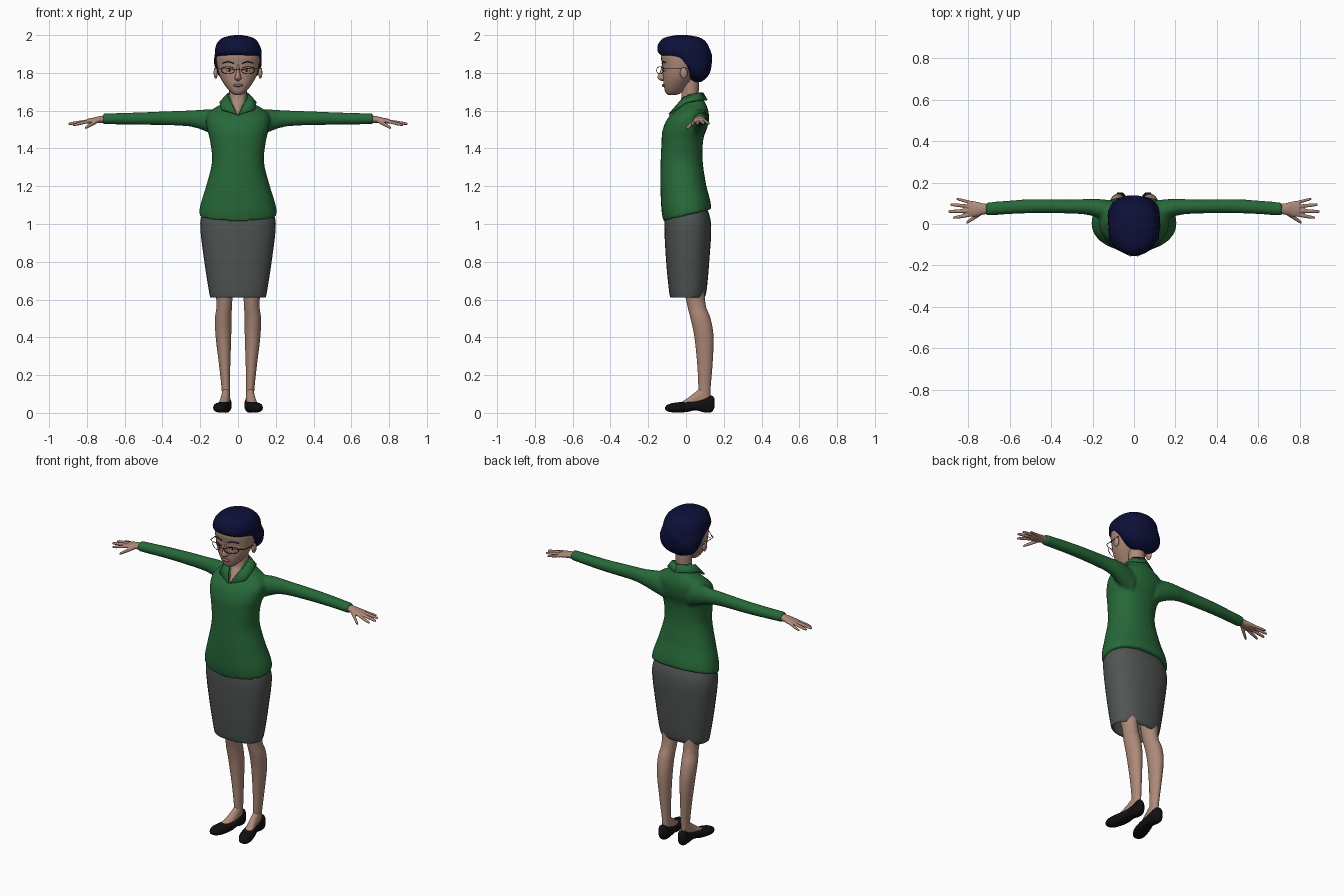
import bpy, bmesh, math
from mathutils import Vector

cube = bpy.data.objects.get("Cube")
if cube:
    bpy.data.objects.remove(cube, do_unlink=True)


def material(name, *rgb):
    mat = bpy.data.materials.new(name)
    mat.use_nodes = True
    color = (*rgb, 1)
    mat.diffuse_color = color
    bsdf = mat.node_tree.nodes["Principled BSDF"]
    bsdf.inputs["Base Color"].default_value = color
    bsdf.inputs["Roughness"].default_value = 0.8
    return mat


skin = material("skin", .42, .25, .19)
green = material("blouse green", .02, .14, .04)
grey = material("skirt grey", .08, .09, .085)
navy = material("hair navy", .004, .005, .04)
black = material("shoe black", .005, .005, .006)
rose = material("lip rose", .28, .12, .1)
white = material("eye white", .6, .58, .55)


def catmull(a, b, c, d, t):
    return [(2 * q + (r - p) * t + (2 * p - 5 * q + 4 * r - s) * t * t
             + (3 * q - p - 3 * r + s) * t ** 3) / 2
            for p, q, r, s in zip(a, b, c, d)]


def loft(bm, axis, rows, power=2, shear=0, ripple=0, caps=True, sides=28, steps=4):
    """Skin smooth sections; a row is position along the axis, then two extents."""
    pad = [rows[0], *rows, rows[-1]]
    fine = [catmull(*pad[i:i + 4], k / steps)
            for i in range(len(rows) - 1) for k in range(steps)] + [rows[-1]]
    rings = []
    for i, (t, u0, u1, v0, v1) in enumerate(fine):
        ring = []
        for k in range(sides):
            ang = math.tau * k / sides
            c, s = math.cos(ang), math.sin(ang)
            grow = 1 + ripple * math.sin(5 * ang + 60 * t) * math.sin(math.pi * i / len(fine))
            u = (u0 + u1) / 2 + (u1 - u0) / 2 * grow * math.copysign(abs(c) ** (2 / power), c)
            v = (v0 + v1) / 2 + (v1 - v0) / 2 * grow * math.copysign(abs(s) ** (2 / power), s)
            w = t + shear * v * (1 - i / len(fine)) ** 2
            co = {"x": (w, u, v), "y": (u, w, v), "z": (u, v, w)}[axis]
            ring.append(bm.verts.new(co))
        rings.append(ring)
    for a, b in zip(rings, rings[1:]):
        for k in range(sides):
            j = (k + 1) % sides
            bm.faces.new((a[k], a[j], b[j], b[k]))
    if caps:
        bm.faces.new(rings[0])
        bm.faces.new(rings[-1])


def finish(name, bm, mat, flip=False, voxel=0, thick=0):
    if flip:
        bmesh.ops.scale(bm, vec=(-1, 1, 1), verts=bm.verts)
    bmesh.ops.recalc_face_normals(bm, faces=bm.faces)
    mesh = bpy.data.meshes.new(name)
    bm.to_mesh(mesh)
    bm.free()
    mesh.materials.append(mat)
    ob = bpy.data.objects.new(name, mesh)
    bpy.context.collection.objects.link(ob)
    bpy.ops.object.select_all(action="DESELECT")
    ob.select_set(True)
    bpy.context.view_layer.objects.active = ob
    bpy.ops.object.shade_smooth_by_angle(angle=math.radians(50))
    if voxel:
        mod = ob.modifiers.new("blend", "REMESH")
        mod.mode, mod.voxel_size, mod.use_smooth_shade = "VOXEL", voxel, True
        mod = ob.modifiers.new("soften", "SMOOTH")
        mod.factor, mod.iterations = .5, 4
    if thick:
        mod = ob.modifiers.new("cloth", "SOLIDIFY")
        mod.thickness, mod.offset = thick, 0
    return ob


def part(name, mat, axis, rows, flip=False, thick=0, **options):
    bm = bmesh.new()
    loft(bm, axis, rows, **options)
    return finish(name, bm, mat, flip, thick=thick)


def even(*rows):
    """Rows symmetric about the middle: height, half width, front, back."""
    return [(z, -w, w, front, back) for z, w, front, back in rows]


def blob(name, mat, center, size, flip=False):
    bm = bmesh.new()
    bmesh.ops.create_uvsphere(bm, u_segments=20, v_segments=12, radius=1)
    bmesh.ops.scale(bm, vec=size, verts=bm.verts)
    bmesh.ops.translate(bm, vec=center, verts=bm.verts)
    return finish(name, bm, mat, flip)


def wire(name, mat, points, radius, sign, cyclic=False):
    curve = bpy.data.curves.new(name, "CURVE")
    curve.dimensions, curve.bevel_depth, curve.bevel_resolution = "3D", radius, 1
    line = curve.splines.new("POLY")
    line.points.add(len(points) - 1)
    for p, (x, y, z) in zip(line.points, points):
        p.co = (sign * x, y, z, 1)
    line.use_cyclic_u = cyclic
    curve.materials.append(mat)
    bpy.context.collection.objects.link(bpy.data.objects.new(name, curve))


# Blouse: torso and both sleeves blended into one surface
bm = bmesh.new()
loft(bm, "z", even((1.045, .207, -.12, .135), (1.1, .2, -.13, .128), (1.2, .17, -.135, .105),
                   (1.33, .138, -.135, .088), (1.44, .148, -.13, .092), (1.5, .163, -.125, .112),
                   (1.56, .168, -.1, .122), (1.6, .145, -.055, .117), (1.635, .088, -.03, .105),
                   (1.66, .061, -.018, .092), (1.69, .057, -.01, .082)),
     power=2.2, shear=.25)
sleeve = [(.08, .0, .11, 1.45, 1.6), (.16, .025, .12, 1.485, 1.607), (.22, .043, .122, 1.508, 1.603),
          (.3, .05, .118, 1.52, 1.6), (.5, .052, .12, 1.525, 1.592), (.715, .04, .104, 1.528, 1.585)]
for sign in (1, -1):
    loft(bm, "x", [(sign * x, *rest) for x, *rest in sleeve])
finish("blouse", bm, green, voxel=.009)

# Skirt, open below
part("skirt", grey, "z", even((.612, .143, -.078, .09), (.64, .15, -.086, .105),
                              (.8, .175, -.102, .12), (1, .197, -.112, .13), (1.1, .17, -.1, .1)),
     power=2.3, caps=False, thick=.006)

# Neck running down into the open neckline
part("neck", skin, "z", even((1.572, .003, -.09, .02), (1.6, .022, -.066, .05), (1.635, .04, -.042, .06),
                             (1.67, .046, -.024, .066), (1.79, .046, -.025, .07)))

# Head and nose
part("head", skin, "z", even((1.683, .012, -.092, -.05), (1.695, .036, -.108, -.025),
                             (1.735, .07, -.118, .01), (1.785, .098, -.122, .05), (1.84, .112, -.125, .08),
                             (1.9, .113, -.132, .09), (1.96, .08, -.09, .07)), power=2.2)
part("nose", skin, "z", even((1.757, .006, -.13, -.1), (1.768, .018, -.147, -.1), (1.782, .015, -.15, -.1),
                             (1.81, .009, -.136, -.1), (1.85, .008, -.126, -.1)))
blob("lips", rose, (0, -.117, 1.734), (.026, .011, .008))

# Hair: short cap sweeping down to the nape
part("hair", navy, "z", even((1.752, .04, .035, .08), (1.775, .09, .01, .11), (1.81, .117, -.012, .13),
                             (1.85, .125, -.045, .137), (1.88, .125, -.1, .137), (1.9, .124, -.142, .134),
                             (1.93, .121, -.15, .126), (1.965, .105, -.14, .105), (1.988, .075, -.11, .07),
                             (2, .02, -.05, .01)), power=2.25, ripple=.014, sides=48)

# Paired parts: +x is the left
for side, sign in (("left", 1), ("right", -1)):
    flip = sign < 0

    # Face details
    blob(side + "_ear", skin, (.118, -.012, 1.8), (.011, .02, .03), flip)
    blob(side + "_eye", white, (.045, -.112, 1.815), (.02, .008, .007), flip)
    blob(side + "_iris", black, (.045, -.117, 1.815), (.007, .005, .007), flip)
    wire(side + "_lash", black, [(.022, -.124, 1.815), (.045, -.122, 1.824), (.07, -.111, 1.821)], .002, sign)
    wire(side + "_brow", navy, [(.02, -.127, 1.85), (.05, -.121, 1.86), (.08, -.104, 1.852)], .003, sign)

    # Glasses
    rim = [(.052 + .036 * math.cos(a), -.138 + .018 * math.cos(a), 1.814 + .019 * math.sin(a))
           for a in (math.tau * k / 20 for k in range(20))]
    wire(side + "_lens_rim", black, rim, .0018, sign, cyclic=True)
    wire(side + "_temple", black, [(0, -.153, 1.82), (.018, -.152, 1.82)], .002, sign)
    wire(side + "_glasses_arm", black, [(.086, -.12, 1.822), (.116, -.1, 1.822), (.124, .01, 1.822)], .002, sign)

    # Collar wing
    bm = bmesh.new()
    inner = [(0, .088, 1.695), (.052, .055, 1.692), (.05, -.014, 1.668), (.004, -.09, 1.58)]
    outer = [(0, .112, 1.655), (.08, .065, 1.655), (.097, .0, 1.643), (.088, -.054, 1.605)]
    a, b = ([bm.verts.new(p) for p in edge] for edge in (inner, outer))
    for k in range(len(a) - 1):
        bm.faces.new((a[k], a[k + 1], b[k + 1], b[k]))
    finish(side + "_collar", bm, green, flip, thick=.008)

    # Hand: palm and five fingers blended together
    bm = bmesh.new()
    loft(bm, "x", [(.69, .05, .095, 1.537, 1.575), (.73, .045, .1, 1.535, 1.572),
                   (.77, .035, .11, 1.532, 1.562), (.8, .037, .112, 1.532, 1.556)])
    fingers = [((.735, .055, 1.55), (.81, .006, 1.508), .011),
               ((.785, .045, 1.545), (.875, .03, 1.523), .009),
               ((.785, .064, 1.546), (.898, .06, 1.53), .0095),
               ((.785, .084, 1.546), (.888, .094, 1.532), .009),
               ((.78, .102, 1.544), (.858, .122, 1.53), .008)]
    for start, end, r in fingers:
        rows = []
        for t, k in ((0, 1), (.5, 1), (.9, .8), (1, .45)):
            x, y, z = Vector(start).lerp(Vector(end), t)
            rows.append((x, y - r * k, y + r * k, z - r * k, z + r * k))
        loft(bm, "x", rows, sides=12)
    finish(side + "_hand", bm, skin, flip, voxel=.0035)

    # Leg, foot and shoe
    part(side + "_leg", skin, "z", [(.05, .042, .083, .07, .128), (.13, .042, .087, .066, .13),
                                    (.25, .041, .1, .06, .14), (.4, .036, .118, .045, .146),
                                    (.5, .035, .122, .024, .13), (.6, .03, .115, 0, .1),
                                    (.9, .015, .15, -.06, .09)], flip)
    part(side + "_foot", skin, "y", [(-.04, .065, .11, .025, .05), (0, .052, .102, .025, .072),
                                     (.05, .043, .092, .025, .11), (.09, .042, .087, .025, .14),
                                     (.12, .05, .08, .03, .13)], flip)
    part(side + "_shoe", black, "y", [(.152, .055, .08, .03, .075), (.135, .039, .092, .004, .092),
                                      (.1, .034, .094, .002, .082), (.05, .034, .1, .013, .066),
                                      (0, .037, .116, .004, .06), (-.06, .052, .131, .002, .054),
                                      (-.095, .072, .126, .007, .045), (-.11, .09, .11, .018, .032)],
         flip, power=2.5)
